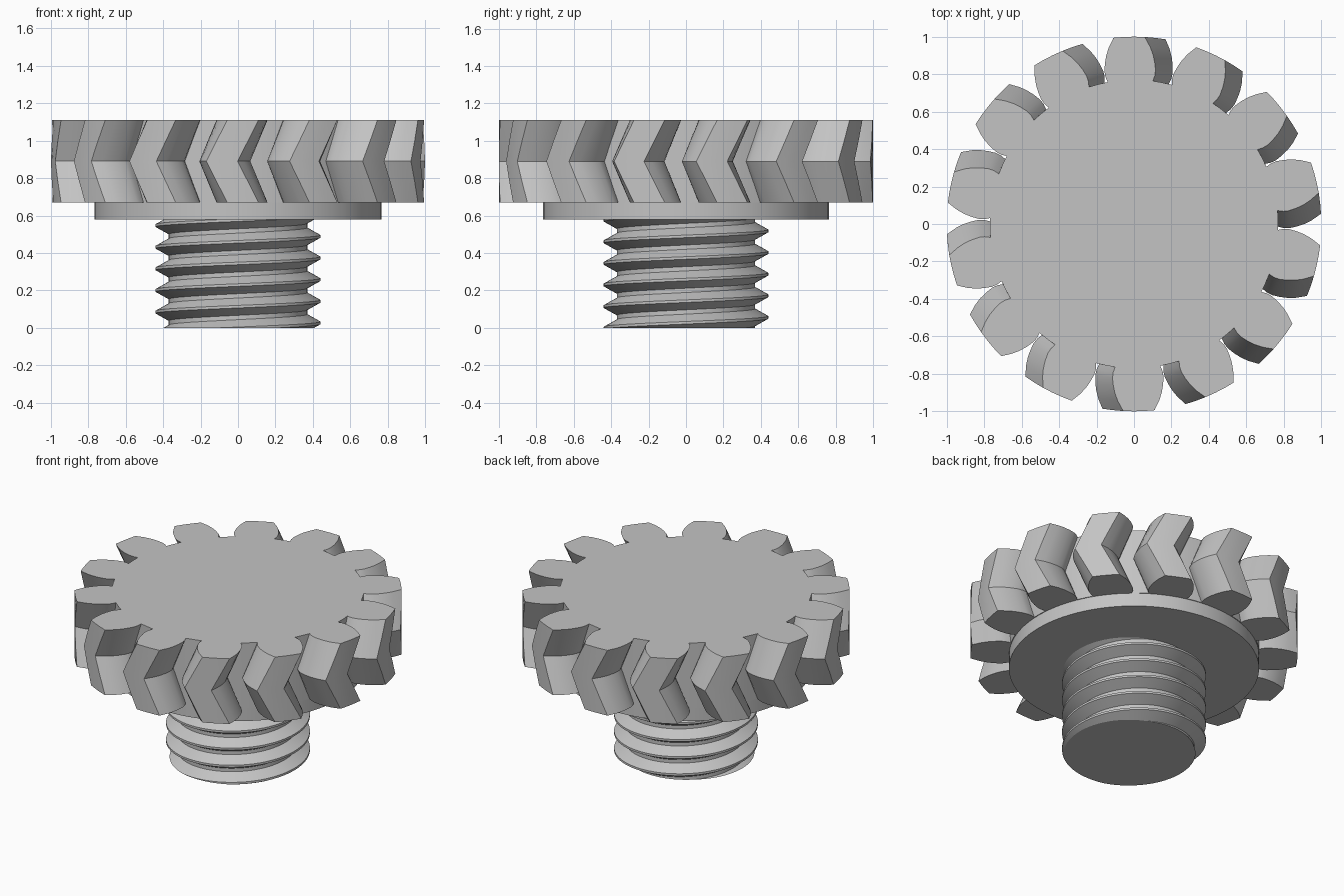
import bpy, bmesh
from math import radians, sin, cos, pi

cube = bpy.data.objects.get("Cube")
if cube:
    bpy.data.objects.remove(cube, do_unlink=True)

steel = bpy.data.materials.new("plain grey")
steel.use_nodes = True
grey = (0.55, 0.55, 0.55, 1)
steel.diffuse_color = grey
steel.node_tree.nodes["Principled BSDF"].inputs["Base Color"].default_value = grey


def finish(bm, name):
    bmesh.ops.recalc_face_normals(bm, faces=bm.faces)
    mesh = bpy.data.meshes.new(name)
    bm.to_mesh(mesh)
    bm.free()
    mesh.materials.append(steel)
    ob = bpy.data.objects.new(name, mesh)
    bpy.context.collection.objects.link(ob)
    bpy.ops.object.select_all(action='DESELECT')
    ob.select_set(True)
    bpy.context.view_layer.objects.active = ob
    bpy.ops.object.shade_smooth_by_angle(angle=radians(25))
    return ob


# Herringbone gear: one tooth outline repeated, twisted to mid height and back
TEETH = 14
PITCH = 360 / TEETH
START = 91.5
flank = [(0.77, 9.0), (0.80, 9.5), (0.83, 9.45), (0.87, 8.8),
         (0.91, 7.9), (0.95, 6.7), (1.0, 4.8)]
tooth = [(r, -a) for r, a in flank] + [(1.0, -1.6), (1.0, 1.6)]
tooth += [(r, a) for r, a in reversed(flank)] + [(0.77, PITCH / 2)]
outline = [(r, START + i * PITCH + a) for i in range(TEETH) for r, a in tooth]

Z_LOW, Z_HIGH, STEPS = 0.67, 1.11, 4
bm = bmesh.new()
rings = []
for s in range(STEPS + 1):
    t = s / STEPS
    twist = -PITCH / 4 * (1 - abs(2 * t - 1))
    z = Z_LOW + t * (Z_HIGH - Z_LOW)
    rings.append([bm.verts.new((r * cos(radians(a + twist)),
                                r * sin(radians(a + twist)), z))
                  for r, a in outline])
n = len(outline)
for low, high in zip(rings, rings[1:]):
    for i in range(n):
        j = (i + 1) % n
        bm.faces.new((low[i], low[j], high[j], high[i]))
bm.faces.new(rings[0][::-1])
bm.faces.new(rings[-1])
finish(bm, "herringbone_gear")

# Flange under the gear
bm = bmesh.new()
bmesh.ops.create_cone(bm, cap_ends=True, segments=96, radius1=0.765,
                      radius2=0.765, depth=0.1)
bmesh.ops.translate(bm, verts=bm.verts, vec=(0, 0, 0.63))
finish(bm, "flange")

# Threaded shank: a right-hand helical profile clipped at both ends
LEAD, CREST_Z, TOP = 0.1155, 0.027, 0.60
SEG = 96
knots = [(-0.06, 0.44), (0.06, 0.44), (0.40, 0.37), (0.60, 0.37)]


def thread_radius(phase):
    d = abs((phase + 0.5) % 1 - 0.5)
    return 0.44 - 0.07 * min(max((d - 0.06) / 0.34, 0), 1)


bm = bmesh.new()
rows = []
for turn in range(-2, 7):
    for phase, _ in knots:
        row = []
        for i in range(SEG + 1):
            offset = CREST_Z + LEAD * i / SEG
            z = min(max(offset + LEAD * (turn + phase), 0), TOP)
            r = thread_radius((z - offset) / LEAD)
            a = 2 * pi * i / SEG
            row.append(bm.verts.new((r * cos(a), r * sin(a), z)))
        rows.append(row)
for low, high in zip(rows, rows[1:]):
    for i in range(SEG):
        bm.faces.new((low[i], low[i + 1], high[i + 1], high[i]))
bmesh.ops.remove_doubles(bm, verts=bm.verts, dist=0.0002)
bmesh.ops.dissolve_degenerate(bm, edges=bm.edges, dist=0.0001)
bmesh.ops.holes_fill(bm, edges=[e for e in bm.edges if e.is_boundary], sides=0)
finish(bm, "threaded_shank")
